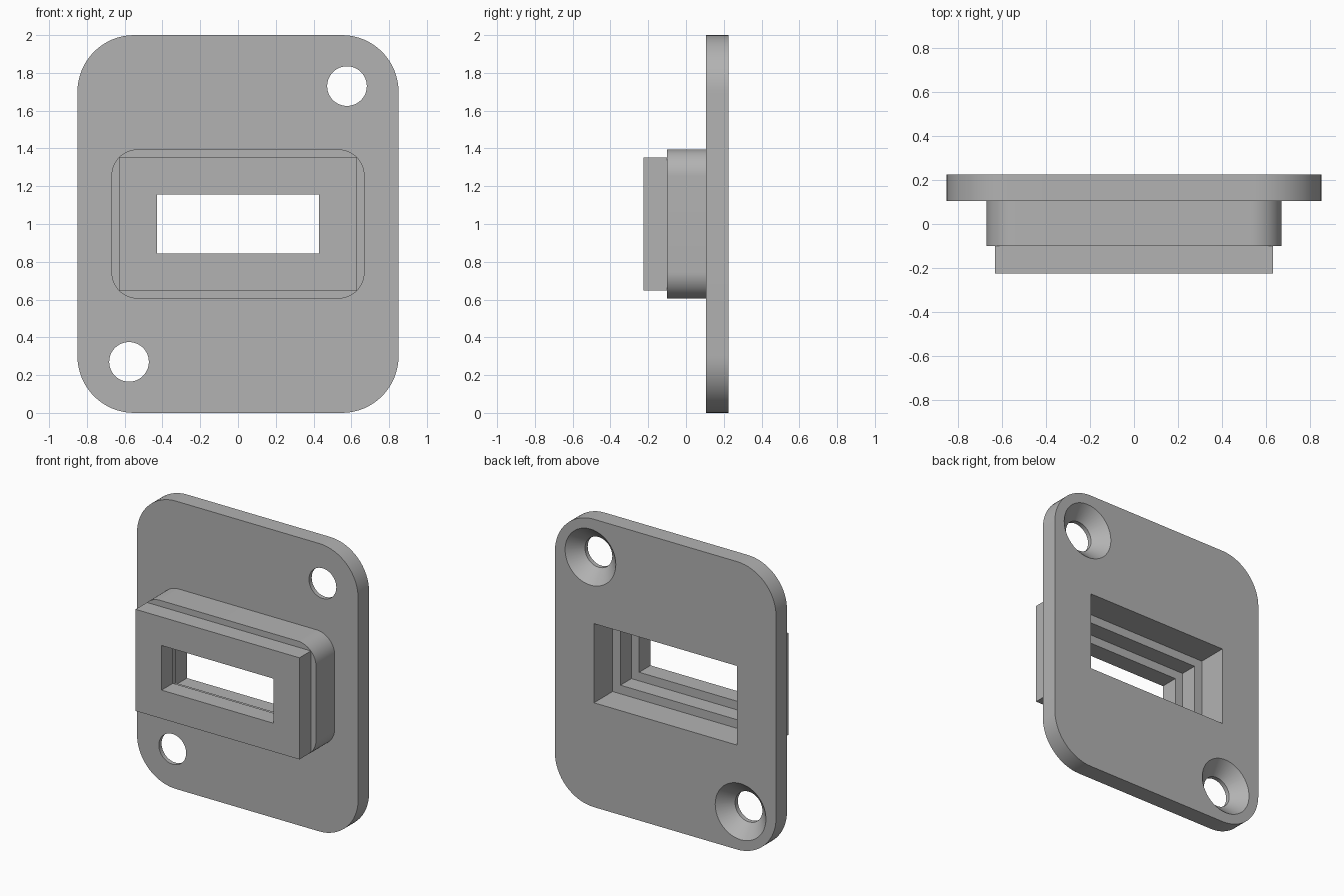
import bpy
import bmesh
import math

cube = bpy.data.objects.get("Cube")
if cube:
    bpy.data.objects.remove(cube, do_unlink=True)

grey = bpy.data.materials.new("mid_grey")
grey.use_nodes = True
grey.diffuse_color = (0.448, 0.448, 0.448, 1)
grey.node_tree.nodes["Principled BSDF"].inputs["Base Color"].default_value = grey.diffuse_color


def outline(half_w, half_h, radius=0.0, cx=0.0, cz=1.0, steps=16):
    """Rounded rectangle in the xz plane; a full radius gives a circle."""
    if radius == 0:
        return [(cx + sx * half_w, cz + sz * half_h)
                for sx, sz in ((1, 1), (-1, 1), (-1, -1), (1, -1))]
    points = []
    for quarter, (sx, sz) in enumerate(((1, 1), (-1, 1), (-1, -1), (1, -1))):
        for i in range(steps + 1):
            a = (quarter + i / steps) * math.pi / 2
            points.append((cx + sx * (half_w - radius) + radius * math.cos(a),
                           cz + sz * (half_h - radius) + radius * math.sin(a)))
    return points


def loft(name, *sections):
    """Closed solid through matching outlines, each placed at a y depth."""
    bm = bmesh.new()
    rings = [[bm.verts.new((x, y, z)) for x, z in pts] for pts, y in sections]
    for a, b in zip(rings, rings[1:]):
        for i in range(len(a)):
            j = (i + 1) % len(a)
            bm.faces.new((a[i], a[j], b[j], b[i]))
    bm.faces.new(rings[0])
    bm.faces.new(rings[-1])
    bmesh.ops.remove_doubles(bm, verts=bm.verts, dist=1e-5)
    bmesh.ops.recalc_face_normals(bm, faces=bm.faces)
    mesh = bpy.data.meshes.new(name)
    bm.to_mesh(mesh)
    bm.free()
    mesh.materials.append(grey)
    obj = bpy.data.objects.new(name, mesh)
    bpy.context.collection.objects.link(obj)
    return obj


def prism(name, pts, y0, y1):
    return loft(name, (pts, y0), (pts, y1))


def cut(part, *cutters):
    """Subtract the cutters, then shade the part smooth with sharp edges."""
    bpy.ops.object.select_all(action='DESELECT')
    part.select_set(True)
    bpy.context.view_layer.objects.active = part
    for cutter in cutters:
        cutter.hide_render = True
        mod = part.modifiers.new("cut", 'BOOLEAN')
        mod.operation = 'DIFFERENCE'
        mod.solver = 'EXACT'
        mod.object = cutter
        bpy.ops.object.modifier_apply(modifier=mod.name)
        bpy.data.objects.remove(cutter, do_unlink=True)
    bpy.ops.object.shade_smooth_by_angle(angle=math.radians(30))


# Depths of the stacked layers, and the stepped window, widest at the back
FRONT, SHOULDER, STEP, PLATE, BACK = -0.225, -0.1, 0.02, 0.105, 0.225
small, middle, large = (outline(0.43 + d, 0.155 + d) for d in (0, 0.06, 0.12))


def screw_cutter(side):
    """Countersunk hole: straight at the front, flared at the back."""
    def circle(r):
        return outline(r, r, r, side * 0.577, 1 + side * 0.73, 12)
    return loft("screw_cutter", (circle(0.105), PLATE - 0.1),
                (circle(0.105), BACK - 0.09), (circle(0.215), BACK + 0.02))


# Mounting plate with two diagonal screw holes
plate = prism("mounting_plate", outline(0.85, 1.0, 0.3), PLATE, BACK)
cut(plate, prism("window_cutter", large, PLATE - 0.1, BACK + 0.1),
    screw_cutter(1), screw_cutter(-1))

# Rounded boss holding the two wider window steps
boss = prism("rounded_boss", outline(0.67, 0.395, 0.14), SHOULDER, PLATE)
cut(boss, prism("window_cutter", middle, SHOULDER - 0.1, PLATE + 0.1),
    prism("step_cutter", large, STEP, PLATE + 0.1))

# Square-cornered front frame around the narrow window
frame = prism("front_frame", outline(0.63, 0.353), FRONT, SHOULDER)
cut(frame, prism("window_cutter", small, FRONT - 0.1, SHOULDER + 0.1))
